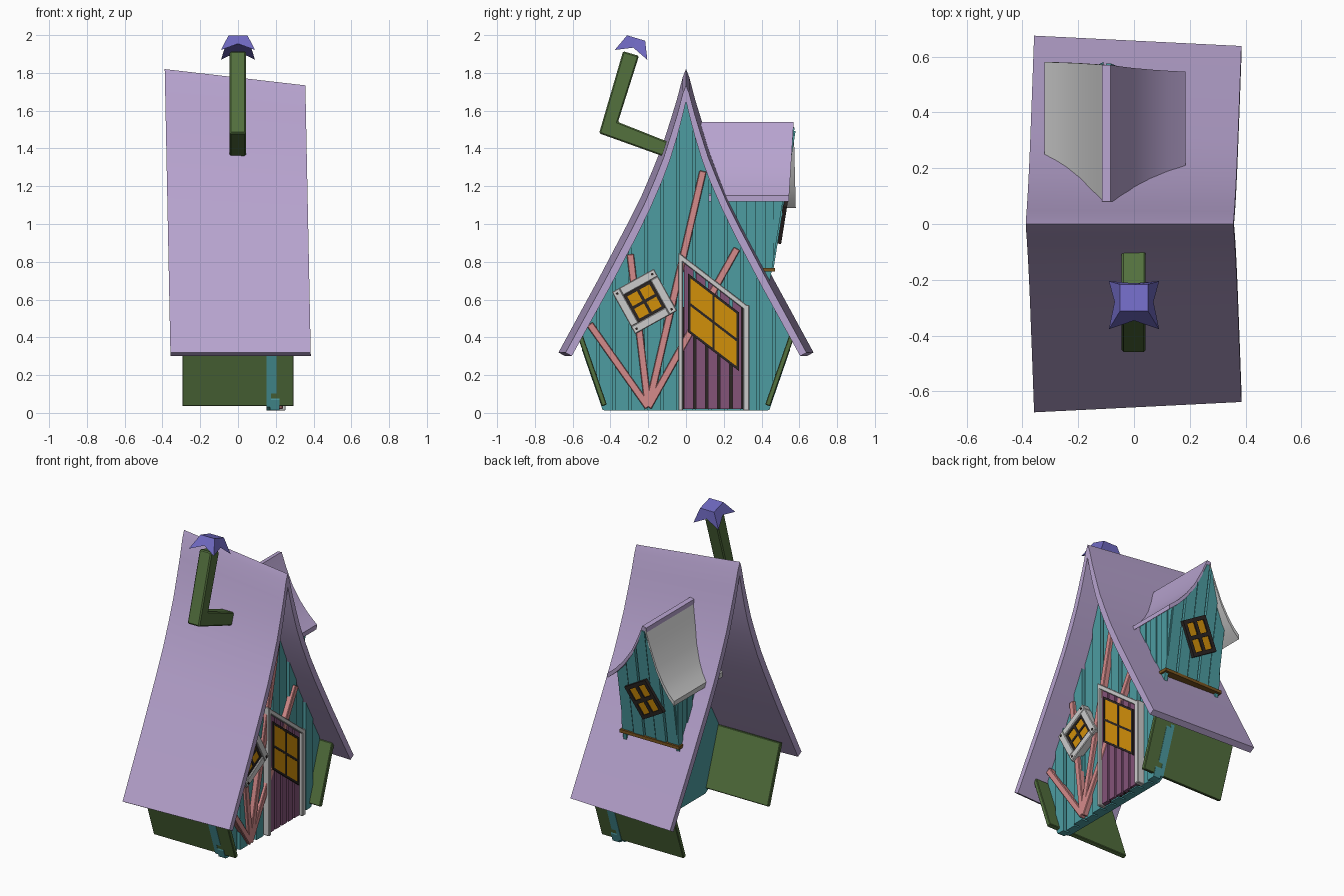
import bpy, bmesh, math
from mathutils import Vector as V

if "Cube" in bpy.data.objects:
    bpy.data.objects.remove(bpy.data.objects["Cube"])


def mat(name, r, g, b):
    m = bpy.data.materials.new(name)
    m.diffuse_color = [(c / 255) ** 2.2 for c in (r, g, b)] + [1]
    m.use_nodes = True
    m.node_tree.nodes["Principled BSDF"].inputs["Base Color"].default_value = m.diffuse_color
    return m


LILAC = mat("lilac", 182, 162, 206)
TEAL = mat("teal", 78, 155, 160)
GREEN = mat("green", 84, 112, 64)
PINK = mat("pink", 212, 138, 138)
AMBER = mat("amber", 208, 142, 18)
DARK = mat("dark", 48, 42, 40)
PLUM = mat("plum", 130, 84, 120)
BLUE = mat("blue", 110, 104, 190)
BROWN = mat("brown", 120, 84, 36)


def loft(bm, a, b):
    """Closed solid between two matching rings."""
    va, vb = [bm.verts.new(p) for p in a], [bm.verts.new(p) for p in b]
    n = len(va)
    bm.faces.new(va)
    bm.faces.new(vb[::-1])
    for i in range(n):
        bm.faces.new((va[i], vb[i], vb[(i + 1) % n], va[(i + 1) % n]))


def slab(bm, o, u, v, n):
    o, u, v, n = V(o), V(u), V(v), V(n)
    ring = [o, o + u, o + u + v, o + v]
    loft(bm, ring, [p + n for p in ring])


def finish(bm, name, material=None, smooth=False, bevel=0):
    bmesh.ops.recalc_face_normals(bm, faces=bm.faces)
    me = bpy.data.meshes.new(name)
    bm.to_mesh(me)
    bm.free()
    ob = bpy.data.objects.new(name, me)
    bpy.context.collection.objects.link(ob)
    if material:
        me.materials.append(material)
    if bevel:
        md = ob.modifiers.new("bevel", 'BEVEL')
        md.width, md.segments = bevel, 1
    if smooth:
        bpy.ops.object.select_all(action='DESELECT')
        bpy.context.view_layer.objects.active = ob
        ob.select_set(True)
        bpy.ops.object.shade_smooth_by_angle(angle=math.radians(35))
    return ob


def slabs(name, material, items, bevel=0):
    bm = bmesh.new()
    for it in items:
        slab(bm, *it)
    return finish(bm, name, material, bevel=bevel)


def interp(pts, u):
    u = abs(u)
    for (a, za), (b, zb) in zip(pts, pts[1:]):
        if u <= b:
            return za + (zb - za) * (u - a) / (b - a)
    return pts[-1][1]


def planks(name, material, u0, u1, n, lo, hi, place, t, gap=.012, step=.014, m=4):
    """Row of vertical boards between two height functions."""
    bm = bmesh.new()
    w = (u1 - u0) / n
    for i in range(n):
        a, b = u0 + i * w + gap / 2, u0 + (i + 1) * w - gap / 2
        us = [a + (b - a) * k / m for k in range(m + 1)]
        ring = [(u, lo(u)) for u in us] + [(u, max(hi(u), lo(u) + .005)) for u in us[::-1]]
        d = t + (step if i % 2 else 0)
        loft(bm, [place(u, z, 0) for u, z in ring], [place(u, z, d) for u, z in ring])
    return finish(bm, name, material)


def window(name, o, u, v, n, bar):
    """Amber pane with dark border and cross bars on the plane o,u,v."""
    o, u, v, n = V(o), V(u), V(v), V(n)
    slabs(name + "_glass", AMBER, [(o, u, v, n)])
    bu, bv = u.normalized() * bar, v.normalized() * bar
    n2 = n * 1.5
    bars = [(o + u * f - bu / 2, bu, v, n2) for f in (0, .5, 1)]
    bars += [(o + v * f - bv / 2 - bu / 2, u + bu, bv, n2) for f in (0, .5, 1)]
    slabs(name + "_bars", DARK, bars)


# Main roof: swept concave profile, skewed between its two ends
OUT = [(0, 1.82), (.018, 1.775), (.048, 1.66), (.085, 1.54), (.125, 1.415), (.175, 1.29),
       (.235, 1.15), (.31, 1.00), (.46, .715), (.675, .32)]
INN = [(0, 1.73), (.02, 1.645), (.05, 1.53), (.09, 1.40), (.135, 1.28), (.20, 1.13),
       (.275, .975), (.425, .69), (.64, .30)]
SY, SZ = .945, .943


def near(pts):
    return [(y * SY, .31 + (z - .31) * SZ) for y, z in pts]


def roof_ring(o, i, x):
    yz = [(-y, z) for y, z in o[:0:-1]] + o + i[:0:-1] + [(-y, z) for y, z in i]
    return [(x + .03 * (1.82 - z) / 1.5, y, z) for y, z in yz]


bm = bmesh.new()
loft(bm, roof_ring(OUT, INN, -.388), roof_ring(near(OUT), near(INN), .355))
finish(bm, "main_roof", LILAC, smooth=True)

# Leaning green side walls
slabs("side_walls", GREEN, [((-.295, s * .445, .035), (.59, 0, 0), (0, s * .127, .365),
                            (0, -s * .026, .009)) for s in (-1, 1)], bevel=.004)

# Gable wall of boards
NIN = near(INN)


def gable_lo(y):
    return .012 + max(0, abs(y) - .44) * 2.9


def gable_hi(y):
    return interp(NIN, y) + .015


planks("gable_backing", TEAL, -.55, .55, 1, gable_lo, gable_hi,
       lambda u, w, d: V((.15 + d, u, w)), .025, gap=0, m=32)
planks("gable_boards", TEAL, -.55, .55, 13, gable_lo, gable_hi,
       lambda u, w, d: V((.17 + d, u, w)), .035)


# Pink timber braces fanning from one foot
def brace(a, b, w=.038):
    d = V((0, b[0] - a[0], b[1] - a[1]))
    p = V((0, -d.z, d.y)).normalized() * w
    return (V((.2, *a)) - p / 2, d, p, (.038, 0, 0))


slabs("timber_braces", PINK, [brace((-.2, .03), e) for e in
      ((-.51, .47), (-.295, .84), (.09, 1.28), (.27, .87))], bevel=.004)


# Door with slanted head
def head(y):
    return .83 - (y + .02) * .77


planks("door_boards", PLUM, -.018, .302, 5, lambda u: .02, lambda u: head(u),
       lambda u, w, d: V((.21 + d, u, w)), .025, gap=.014, step=0)
slabs("door_backing", DARK, [((.2, -.018, .02), (0, .32, 0), (0, 0, .54), (.02, 0, 0))])
slabs("door_frame", None, [
    ((.2, -.04, .012), (0, .024, 0), (0, 0, .825), (.052, 0, 0)),
    ((.2, .303, .012), (0, .032, 0), (0, 0, .56), (.052, 0, 0)),
    ((.2, -.04, .815), (0, .375, -.289), (0, 0, .035), (.052, 0, 0))], bevel=.004)
window("door_window", (.235, .018, .43), (0, .255, -.195), (0, 0, .295), (.008, 0, 0), .016)

# Tilted gable window in a grey frame
c, s = math.cos(math.radians(29)), math.sin(math.radians(29))
U, W, C = V((0, c, s)), V((0, -s, c)), V((.205, -.22, .59))
window("gable_window", C + V((.03, 0, 0)) - (U + W) * .075, U * .15, W * .15, (.008, 0, 0), .016)
frame = []
for k in range(4):
    frame.append((C - U * .127 - W * .127, U * .21, W * .045, (.052, 0, 0)))
    U, W = W, -U
slabs("gable_window_frame", None, frame, bevel=.004)
bm = bmesh.new()
for k in range(4):
    slab(bm, C + V((.05, 0, 0)) + (U + W) * .1, U * .012, W * .012, (.006, 0, 0))
    U, W = W, -U
finish(bm, "frame_pegs", DARK)

# Chimney elbow and flared cap
elbow = [(-.07, 1.34), (-.46, 1.48), (-.333, 1.915), (-.249, 1.89), (-.36, 1.54), (-.07, 1.425)]
bm = bmesh.new()
loft(bm, [(-.044, y, z) for y, z in elbow], [(.042, y, z) for y, z in elbow])
finish(bm, "chimney", GREEN, bevel=.007)


def cap_ring(corner, mid, hc, hm):
    ring = []
    for k in range(8):
        r, h = (mid, hm) if k % 2 else (corner * 2 ** .5, hc)
        a = math.radians(45 + 45 * k)
        x, q = r * math.cos(a), r * math.sin(a)
        ring.append((x, -.288 + .957 * q + .29 * h, 1.905 - .29 * q + .957 * h))
    return ring


bm = bmesh.new()
loft(bm, cap_ring(.09, .07, -.01, .03), cap_ring(.05, .05, .083, .083))
finish(bm, "chimney_cap", BLUE)


# Dormer roof: two curved panels
def panel(name, material, pts, t, yb, yf):
    low = [(x, z - t) for x, z in pts]
    ring = pts + low[::-1]
    zt = pts[0][1]
    bm = bmesh.new()
    loft(bm, [(x, yb, z) for x, z in ring],
         [(x, .57 + (yf - .57) * (zt - z) / .4, z) for x, z in ring])
    finish(bm, name, material, smooth=True)


RIGHT = [(-.085, 1.54), (-.05, 1.455), (0, 1.355), (.06, 1.27), (.12, 1.205), (.185, 1.15)]
LEFT = [(-.105, 1.53), (-.14, 1.43), (-.19, 1.30), (-.24, 1.21), (-.28, 1.155), (-.32, 1.115)]
panel("dormer_roof_right", LILAC, [(-.115, 1.535)] + RIGHT, .03, .08, .545)
panel("dormer_roof_left", None, LEFT, .03, .08, .58)
UNDER = sorted([(x, z - .025) for x, z in LEFT + RIGHT])


# Dormer walls: leaning front and two cheeks
def dormer_hi(x):
    for (a, za), (b, zb) in zip(UNDER, UNDER[1:]):
        if a <= x <= b:
            return za + (zb - za) * (x - a) / (b - a)
    return 1.15


def front_y(z):
    return .455 + (z - .76) * .16


def cheek_lo(y):
    return max(interp(OUT, y) - .06, .76 + (y - .455) / .16)


planks("dormer_front_backing", TEAL, -.265, .135, 1, lambda u: .76, dormer_hi,
       lambda u, w, d: V((u, front_y(w) - .03 + d, w)), .02, gap=0, m=20)
planks("dormer_front", TEAL, -.265, .135, 5, lambda u: .76, dormer_hi,
       lambda u, w, d: V((u, front_y(w) - .015 + d, w)), .015, step=.008, gap=.008)
for side, x, top in ((1, .115, 1.185), (-1, -.245, 1.17)):
    planks("dormer_cheek", TEAL, .17, .516, 7, cheek_lo, lambda u: top,
           lambda u, w, d: V((x + side * d, u, w)), .016, gap=0, step=.008)
slabs("dormer_sill", BROWN, [((-.28, .385, .748), (.43, 0, 0), (0, .085, 0), (0, 0, .02))])

# Tilted dormer window
c, s = math.cos(math.radians(30)), math.sin(math.radians(30))
U, W = V((-c, s * .16, s)), V((s, c * .16, c))
C = V((-.065, front_y(1.04) + .004, 1.04))
window("dormer_window", C - U * .08 - W * .1, U * .16, W * .2, (0, .015, -.002), .024)
